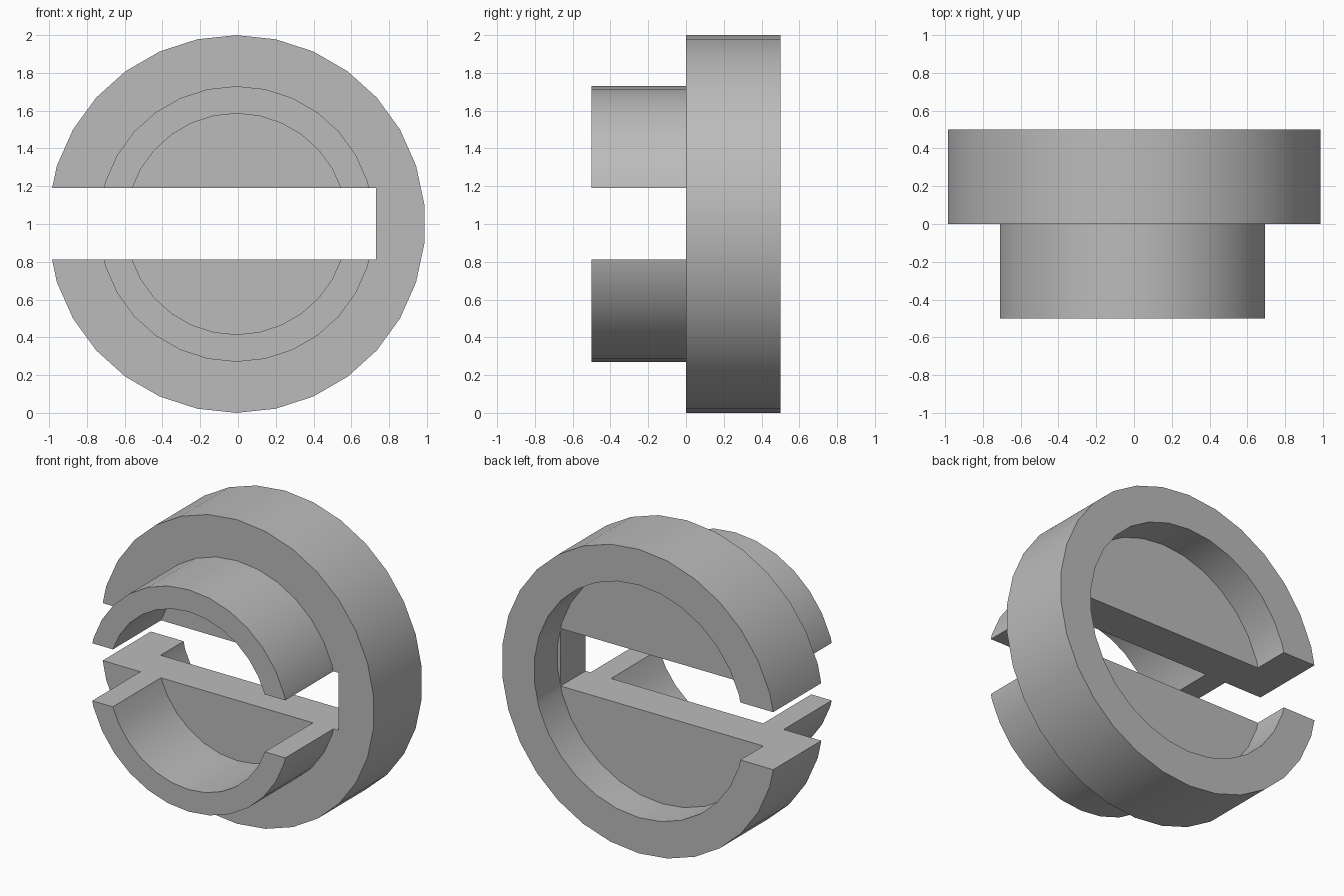
import bpy
import bmesh
from math import pi, sin, cos, radians

cube = bpy.data.objects.get("Cube")
if cube:
    bpy.data.objects.remove(cube, do_unlink=True)

SIDES = 30
CENTRE_X, CENTRE_Z = -0.008, 1.0

grey = bpy.data.materials.new("plain grey")
grey.use_nodes = True
colour = (0.5, 0.5, 0.5, 1)
grey.diffuse_color = colour
grey.node_tree.nodes["Principled BSDF"].inputs["Base Color"].default_value = colour


def finish(bm, name):
    bmesh.ops.recalc_face_normals(bm, faces=bm.faces)
    mesh = bpy.data.meshes.new(name)
    bm.to_mesh(mesh)
    bm.free()
    mesh.materials.append(grey)
    obj = bpy.data.objects.new(name, mesh)
    bpy.context.collection.objects.link(obj)
    return obj


def lathe(name, profile):
    """Revolve (radius, y) points around the front-to-back axis."""
    bm = bmesh.new()
    rings = []
    for r, y in profile:
        angles = [pi / 2 + 2 * pi * i / SIDES for i in range(SIDES)]
        rings.append([bm.verts.new((CENTRE_X + r * cos(a), y, CENTRE_Z + r * sin(a)))
                      for a in angles])
    for a, b in zip(rings, rings[1:]):
        for i in range(SIDES):
            j = (i + 1) % SIDES
            bm.faces.new((a[i], a[j], b[j], b[i]))
    # close the web on both sides
    bm.faces.new(rings[0])
    bm.faces.new(rings[-1])
    return finish(bm, name)


# flanged collar: front tube, central web, wide rim with a rear recess
collar = lathe("slotted_collar", [
    (0.585, 0), (0.585, -0.5), (0.73, -0.5), (0.73, 0),
    (1, 0), (1, 0.5), (0.765, 0.5), (0.765, 0.26)])

# slot open at one side of the rim
bm = bmesh.new()
bmesh.ops.create_cube(bm, size=1)
x0, x1, z0, z1 = -1.5, 0.73, 0.812, 1.19
for v in bm.verts:
    v.co = (x1 if v.co.x > 0 else x0, v.co.y * 3, z1 if v.co.z > 0 else z0)
cutter = finish(bm, "slot_cutter")
cutter.hide_render = True

cut = collar.modifiers.new("slot", 'BOOLEAN')
cut.operation = 'DIFFERENCE'
cut.solver = 'EXACT'
cut.object = cutter

bpy.ops.object.select_all(action='DESELECT')
bpy.context.view_layer.objects.active = collar
collar.select_set(True)
bpy.ops.object.modifier_apply(modifier=cut.name)
bpy.data.objects.remove(cutter, do_unlink=True)
bpy.ops.object.shade_smooth_by_angle(angle=radians(30))
